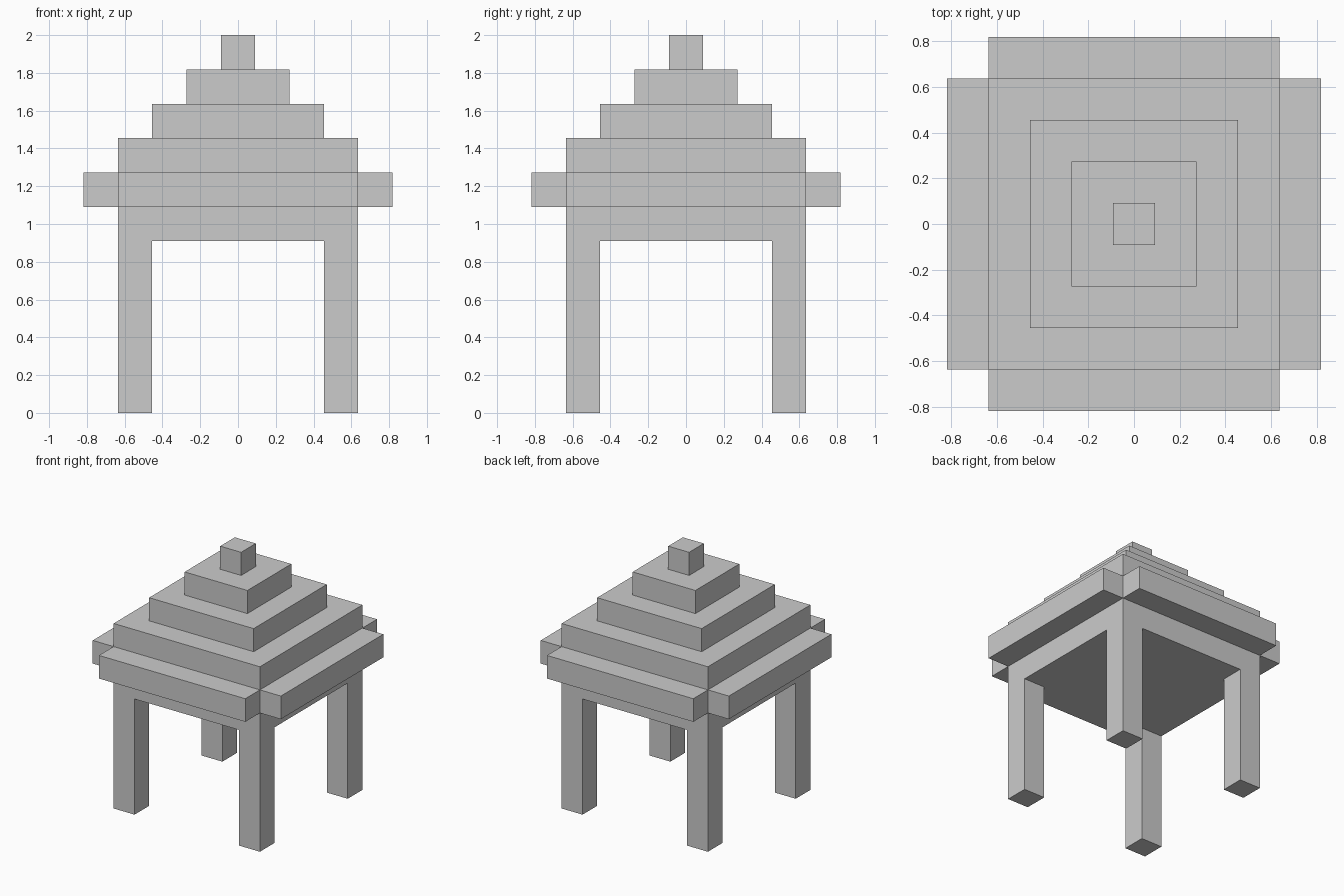
import bpy, bmesh

if "Cube" in bpy.data.objects:
    bpy.data.objects.remove(bpy.data.objects["Cube"])

U = 2 / 11  # one block


def make_object(name, bm):
    bmesh.ops.recalc_face_normals(bm, faces=bm.faces)
    mesh = bpy.data.meshes.new(name)
    bm.to_mesh(mesh)
    bm.free()
    obj = bpy.data.objects.new(name, mesh)
    bpy.context.collection.objects.link(obj)
    return obj


def box(name, lo, hi):
    """Box between two corners given in blocks."""
    bm = bmesh.new()
    bmesh.ops.create_cube(bm, size=1)
    for v in bm.verts:
        v.co = [U * (l + (c + 0.5) * (h - l)) for c, l, h in zip(v.co, lo, hi)]
    return make_object(name, bm)


def stepped_block(name, profile):
    """Square rings (half width, height) joined into one closed stepped solid."""
    bm = bmesh.new()
    rings = [[bm.verts.new((sx * r * U, sy * r * U, z * U))
              for sx, sy in ((-1, -1), (1, -1), (1, 1), (-1, 1))]
             for r, z in profile]
    for a, b in zip(rings, rings[1:]):
        for i in range(4):
            j = (i + 1) % 4
            bm.faces.new((a[i], a[j], b[j], b[i]))
    bm.faces.new(rings[0])
    bm.faces.new(rings[-1])
    return make_object(name, bm)


# Beam, core and stepped roof
profile = [(3.5, 5), (3.5, 8)]
for step in range(3):
    half = 2.5 - step
    profile += [(half, 8 + step), (half, 9 + step)]
stepped_block("stepped_roof", profile)

# Overhanging eaves, open at the corners
for side, s in (("left", -1), ("right", 1)):
    lo, hi = sorted((3.5 * s, 4.5 * s))
    box(side + "_eave", (lo, -3.5, 6), (hi, 3.5, 7))
for side, s in (("front", -1), ("back", 1)):
    lo, hi = sorted((3.5 * s, 4.5 * s))
    box(side + "_eave", (-3.5, lo, 6), (3.5, hi, 7))

# Corner legs
for depth, y in (("front", -3), ("back", 3)):
    for side, x in (("left", -3), ("right", 3)):
        box(f"{depth}_{side}_leg", (x - 0.5, y - 0.5, 0), (x + 0.5, y + 0.5, 5))
